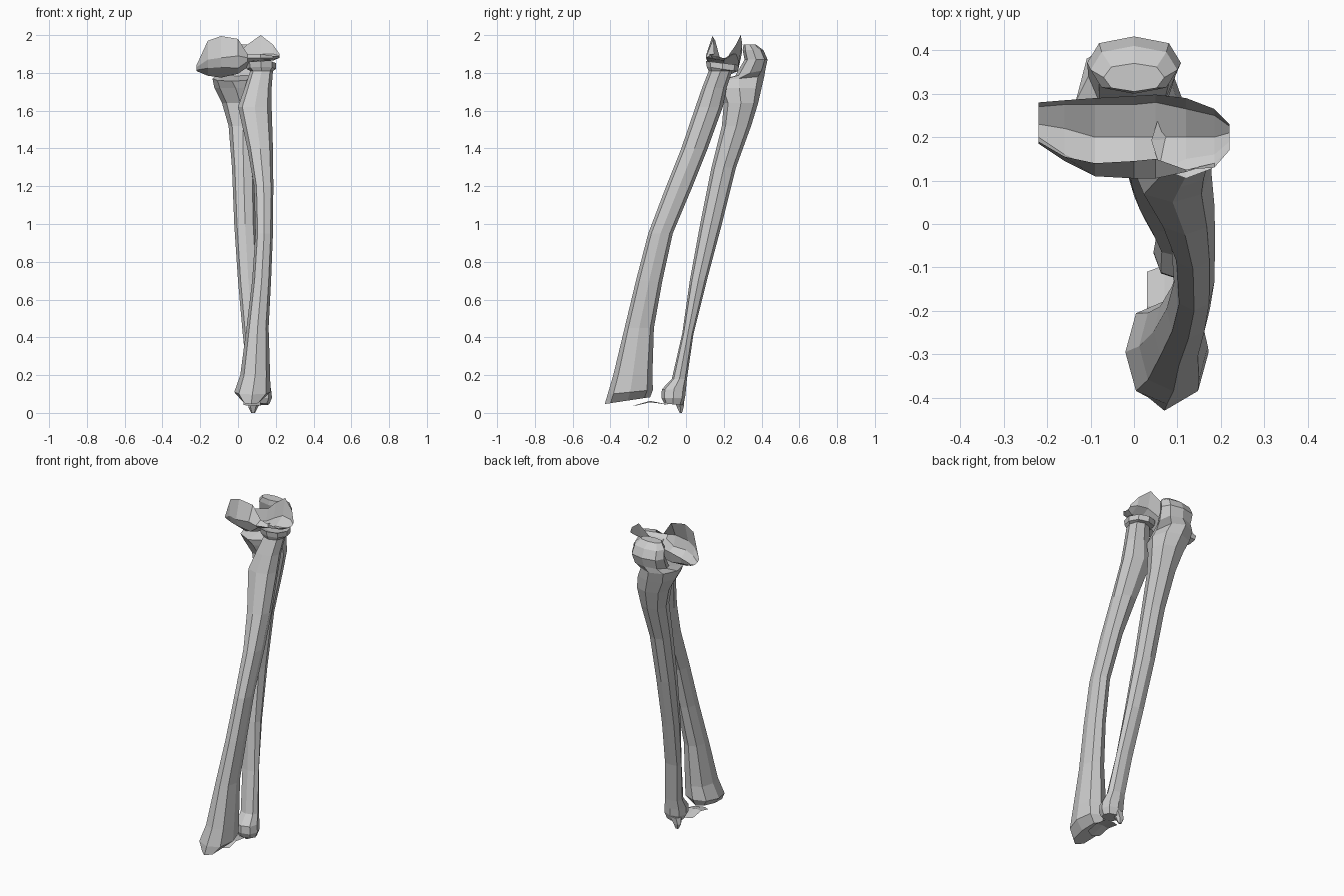
import bpy, bmesh
from math import sin, cos, pi, copysign


def make(name, bm):
    bmesh.ops.remove_doubles(bm, verts=bm.verts, dist=0.0005)
    bmesh.ops.recalc_face_normals(bm, faces=bm.faces)
    me = bpy.data.meshes.new(name)
    bm.to_mesh(me)
    bm.free()
    ob = bpy.data.objects.new(name, me)
    bpy.context.collection.objects.link(ob)
    return ob


def squared(v, power):
    return copysign(abs(v) ** power, v) if abs(v) > 1e-6 else 0.0


def loft(name, rings, n=8, power=0.85):
    """Rings are (z, x0, x1, y0, y1, slope of z along y)."""
    bm = bmesh.new()
    loops = []
    for z, x0, x1, y0, y1, slope in rings:
        loop = []
        for i in range(n):
            a = 2 * pi * i / n
            dx = (x1 - x0) / 2 * squared(cos(a), power)
            dy = (y1 - y0) / 2 * squared(sin(a), power)
            loop.append(bm.verts.new(((x0 + x1) / 2 + dx, (y0 + y1) / 2 + dy,
                                      z + slope * dy)))
        loops.append(loop)
    for a, b in zip(loops, loops[1:]):
        for i in range(n):
            j = (i + 1) % n
            bm.faces.new((a[i], a[j], b[j], b[i]))
    bm.faces.new(loops[0])
    bm.faces.new(loops[-1])
    return make(name, bm)


def sheet(name, stations):
    """Each station is (x, [(y, z), ...]); neighbouring stations are bridged."""
    bm = bmesh.new()
    rows = [[bm.verts.new((x, y, z)) for y, z in pts] for x, pts in stations]
    for a, b in zip(rows, rows[1:]):
        for i in range(len(a) - 1):
            bm.faces.new((a[i], a[i + 1], b[i + 1], b[i]))
    return make(name, bm)


# Radius: flared wrist end, bowed shaft, tuberosity, neck and disc-shaped head
loft("radius", [
    (0.065, 0.02, 0.12, -0.43, -0.19, 0.15),
    (0.11, -0.02, 0.172, -0.415, -0.175, 0.1),
    (0.20, 0.012, 0.17, -0.385, -0.178, 0.0),
    (0.45, 0.045, 0.162, -0.325, -0.170, 0.0),
    (0.70, 0.075, 0.175, -0.265, -0.125, 0.0),
    (0.95, 0.092, 0.185, -0.20, -0.07, 0.0),
    (1.20, 0.085, 0.187, -0.105, 0.035, 0.0),
    (1.40, 0.05, 0.185, -0.025, 0.115, 0.0),
    (1.62, 0.0, 0.178, 0.05, 0.195, 0.0),
    (1.72, 0.035, 0.178, 0.085, 0.215, 0.0),
    (1.81, 0.065, 0.185, 0.12, 0.245, 0.0),
    (1.82, 0.045, 0.20, 0.11, 0.275, -0.15),
    (1.852, 0.04, 0.20, 0.105, 0.28, -0.12),
    (1.84, 0.075, 0.165, 0.15, 0.24, -0.1),
])

# Ulna: small wrist end, slim shaft, coronoid ledge, notch and olecranon
loft("ulna", [
    (0.045, 0.065, 0.165, -0.115, -0.02, -0.1),
    (0.08, 0.045, 0.18, -0.13, -0.005, 0.0),
    (0.125, 0.045, 0.175, -0.128, 0.0, 0.0),
    (0.18, 0.05, 0.16, -0.075, 0.005, 0.0),
    (0.42, 0.025, 0.135, -0.02, 0.04, 0.0),
    (0.70, 0.0, 0.11, 0.02, 0.11, 0.0),
    (1.00, -0.02, 0.095, 0.075, 0.19, 0.0),
    (1.30, -0.032, 0.09, 0.135, 0.265, 0.0),
    (1.52, -0.05, 0.10, 0.19, 0.345, 0.0),
    (1.64, -0.085, 0.11, 0.20, 0.382, 0.0),
    (1.72, -0.125, 0.10, 0.165, 0.40, 0.0),
    (1.77, -0.135, 0.07, 0.145, 0.415, 0.1),
    (1.80, -0.105, 0.095, 0.26, 0.42, 0.2),
    (1.87, -0.108, 0.108, 0.31, 0.432, 0.0),
    (1.92, -0.10, 0.10, 0.30, 0.41, 0.0),
    (1.95, -0.07, 0.07, 0.305, 0.37, 0.0),
])
loft("ulna_styloid", [
    (0.0, 0.07, 0.09, -0.035, -0.02, 0.0),
    (0.03, 0.055, 0.105, -0.05, -0.01, 0.0),
    (0.07, 0.06, 0.13, -0.07, -0.005, 0.0),
], n=6)

# Elbow cartilage: trochlea on the left, capitulum on the right
sheet("elbow_cartilage", [
    (-0.22, [(0.19, 1.84), (0.185, 1.83), (0.20, 1.815), (0.23, 1.81), (0.27, 1.82), (0.28, 1.84)]),
    (-0.16, [(0.155, 1.97), (0.145, 1.87), (0.16, 1.825), (0.22, 1.785), (0.275, 1.82), (0.285, 1.86)]),
    (-0.09, [(0.14, 1.995), (0.11, 1.88), (0.13, 1.83), (0.20, 1.775), (0.275, 1.81), (0.29, 1.88)]),
    (0.0, [(0.145, 1.98), (0.105, 1.89), (0.12, 1.825), (0.20, 1.795), (0.275, 1.83), (0.295, 1.90)]),
    (0.05, [(0.15, 1.90), (0.105, 1.88), (0.12, 1.86), (0.20, 1.83), (0.28, 1.86), (0.298, 1.95)]),
    (0.12, [(0.125, 1.90), (0.12, 1.88), (0.15, 1.868), (0.20, 1.86), (0.265, 1.90), (0.29, 2.0)]),
    (0.185, [(0.13, 1.89), (0.14, 1.88), (0.16, 1.87), (0.20, 1.865), (0.25, 1.90), (0.265, 1.95)]),
    (0.22, [(0.17, 1.89), (0.175, 1.885), (0.19, 1.88), (0.21, 1.88), (0.225, 1.89), (0.23, 1.90)]),
])

# Thin arched wrist disc
sheet("wrist_disc", [
    (0.03, [(-0.26, 0.042), (-0.19, 0.058), (-0.11, 0.045)]),
    (0.07, [(-0.285, 0.036), (-0.19, 0.064), (-0.095, 0.042)]),
    (0.12, [(-0.26, 0.040), (-0.19, 0.056), (-0.10, 0.045)]),
])
